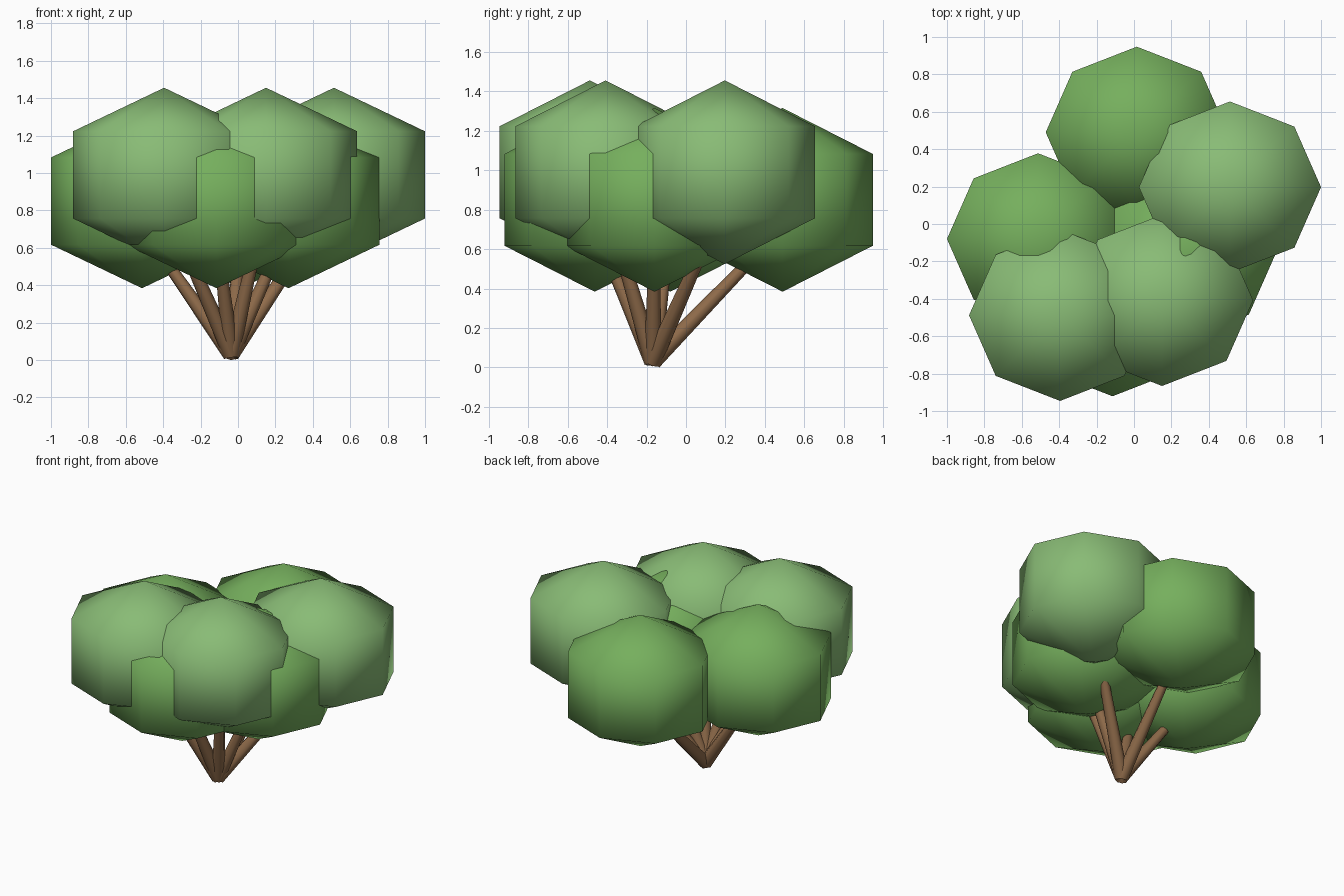
import bpy, bmesh, math
from mathutils import Vector, Matrix

if "Cube" in bpy.data.objects:
    bpy.data.objects.remove(bpy.data.objects["Cube"])


def material(name, rgb):
    m = bpy.data.materials.new(name)
    m.diffuse_color = (*rgb, 1)
    m.use_nodes = True
    m.node_tree.nodes["Principled BSDF"].inputs["Base Color"].default_value = m.diffuse_color
    return m


light = material("light_leaf", (0.25, 0.50, 0.18))
dark = material("dark_leaf", (0.18, 0.43, 0.11))
bark = material("bark", (0.28, 0.15, 0.07))


def add_object(name, bm, mat):
    me = bpy.data.meshes.new(name)
    bm.to_mesh(me)
    bm.free()
    me.materials.append(mat)
    for p in me.polygons:
        p.use_smooth = True
    ob = bpy.data.objects.new(name, me)
    bpy.context.collection.objects.link(ob)
    return ob


# eight-sided leaf clump: two rings between the poles, slightly squashed
def clump(name, centre, mat):
    bm = bmesh.new()
    bmesh.ops.create_uvsphere(bm, u_segments=8, v_segments=3, radius=1)
    s = math.sin(math.radians(60))
    bmesh.ops.scale(bm, vec=(0.487 / s, 0.458 / s, 0.466), verts=bm.verts)
    bmesh.ops.translate(bm, vec=centre, verts=bm.verts)
    add_object(name, bm, mat)


# tapered branch from the shared root to a point inside a clump
def branch(name, start, end):
    axis = end - start
    bm = bmesh.new()
    bmesh.ops.create_cone(bm, cap_ends=True, segments=8, radius1=0.045,
                          radius2=0.024, depth=axis.length)
    rot = Vector((0, 0, 1)).rotation_difference(axis).to_matrix().to_4x4()
    bmesh.ops.transform(bm, matrix=Matrix.Translation((start + end) / 2) @ rot,
                        verts=bm.verts)
    ob = add_object(name, bm, bark)
    bpy.ops.object.select_all(action='DESELECT')
    ob.select_set(True)
    bpy.context.view_layer.objects.active = ob
    bpy.ops.object.shade_smooth_by_angle(angle=math.radians(50))


# upper clumps are light, lower clumps are dark
clumps = [
    (-0.395, -0.488, 0.99, light), (0.15, -0.408, 0.99, light),
    (0.513, 0.197, 0.99, light), (0.015, 0.49, 0.85, dark),
    (-0.513, -0.08, 0.85, dark), (-0.115, -0.463, 0.85, dark),
    (0.27, -0.16, 0.85, dark),
]
root = Vector((-0.037, -0.168, 0.031))
for i, (x, y, z, mat) in enumerate(clumps, 1):
    clump(f"leaf_clump_{i}", (x, y, z), mat)
    branch(f"branch_{i}", root, Vector((x, y, z - 0.14)))
